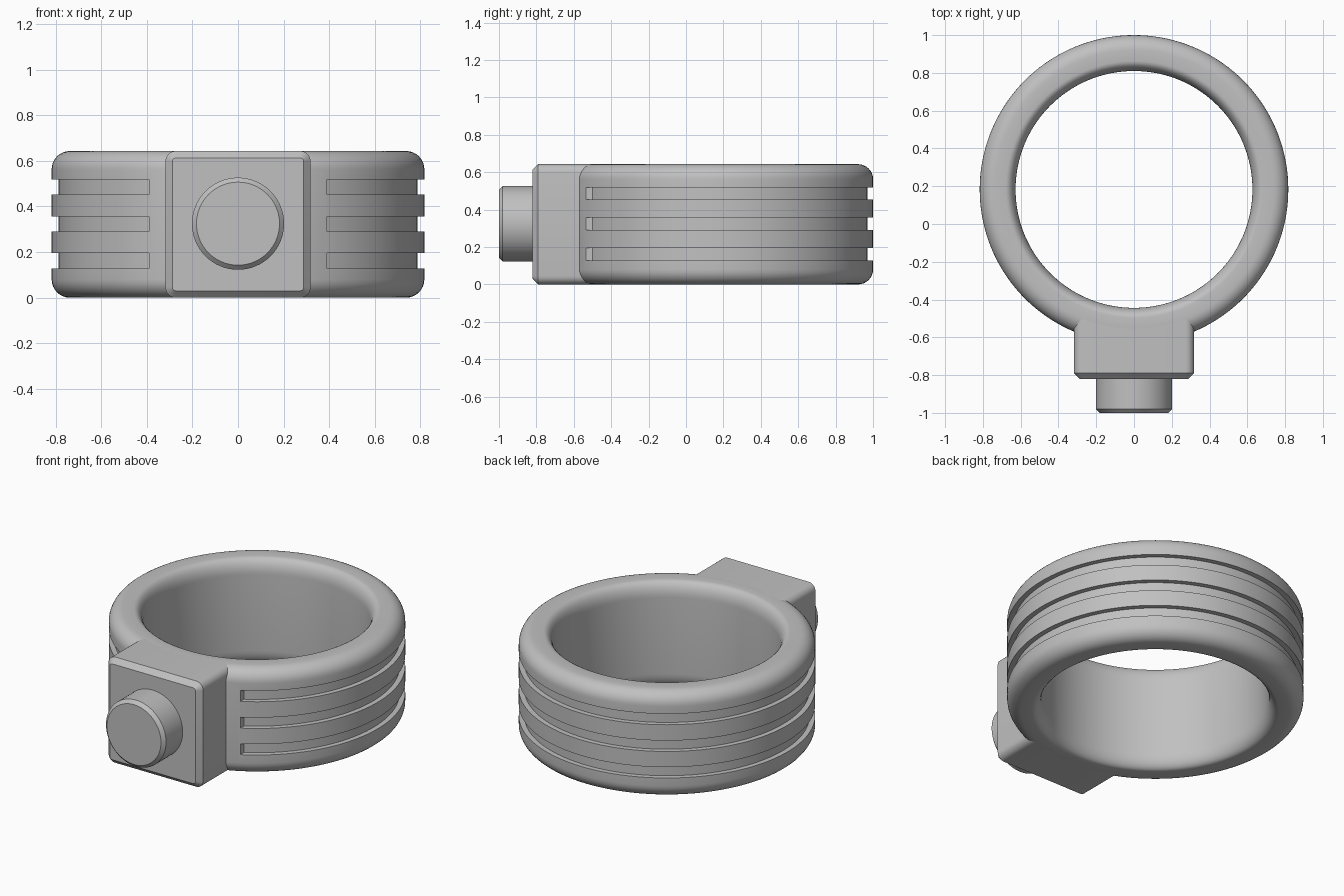
import bpy
import bmesh
from math import sin, cos, asin, pi, radians
from mathutils import Matrix

if "Cube" in bpy.data.objects:
    bpy.data.objects.remove(bpy.data.objects["Cube"], do_unlink=True)

HEIGHT = 0.643
MID = HEIGHT / 2
RING_Y = 0.183
OUTER, INNER = 0.817, 0.627
GROOVE_FLOOR = 0.787
GROOVE_END = 0.39

grey = bpy.data.materials.new("plain grey")
grey.use_nodes = True
colour = (0.53, 0.53, 0.53, 1)
grey.diffuse_color = colour
grey.node_tree.nodes["Principled BSDF"].inputs["Base Color"].default_value = colour


def finish(name, bm):
    bmesh.ops.recalc_face_normals(bm, faces=bm.faces)
    mesh = bpy.data.meshes.new(name)
    bm.to_mesh(mesh)
    bm.free()
    obj = bpy.data.objects.new(name, mesh)
    bpy.context.collection.objects.link(obj)
    mesh.materials.append(grey)
    return obj


def activate(obj):
    bpy.ops.object.select_all(action='DESELECT')
    obj.select_set(True)
    bpy.context.view_layer.objects.active = obj


def smooth(obj):
    activate(obj)
    bpy.ops.object.shade_smooth_by_angle(angle=radians(30))


def corner(r, z, rad_r, rad_z, start, steps):
    """Quarter ellipse of (radius, height) points."""
    angles = [start + pi / 2 * i / steps for i in range(steps + 1)]
    return [(r + rad_r * cos(a), z + rad_z * sin(a)) for a in angles]


def lathe(profile, segments):
    bm = bmesh.new()
    rows = []
    for i in range(segments):
        a = 2 * pi * i / segments
        rows.append([bm.verts.new((r * sin(a), RING_Y - r * cos(a), z)) for r, z in profile])
    for i, row in enumerate(rows):
        after = rows[(i + 1) % segments]
        for j in range(len(row)):
            k = (j + 1) % len(row)
            bm.faces.new((row[j], row[k], after[k], after[j]))
    return bm


# Ring band: round outer corners, softer tall curve into the bore
R, BR, BZ = 0.08, 0.053, 0.09
profile = (corner(OUTER - R, R, R, R, -pi / 2, 8)
           + corner(OUTER - R, HEIGHT - R, R, R, 0, 8)
           + corner(INNER + BR, HEIGHT - BZ, BR, BZ, pi / 2, 8)
           + corner(INNER + BR, BZ, BR, BZ, pi, 8))
band = finish("ring_band", lathe(profile, 144))

# Three outer grooves that stop short of the front block
for z in (0.162, MID + 0.002, 0.486):
    bm = bmesh.new()
    outline = []
    for r, flip in ((0.9, False), (GROOVE_FLOOR, True)):
        start = asin(GROOVE_END / r)
        arc = [start + (2 * pi - 2 * start) * i / 140 for i in range(141)]
        if flip:
            arc.reverse()
        outline += [(r * sin(a), RING_Y - r * cos(a)) for a in arc]
    base = bm.faces.new([bm.verts.new((x, y, z - 0.033)) for x, y in outline])
    side = bmesh.ops.extrude_face_region(bm, geom=[base])
    top = [v for v in side["geom"] if isinstance(v, bmesh.types.BMVert)]
    bmesh.ops.translate(bm, verts=top, vec=(0, 0, 0.066))
    cutter = finish("groove_cutter", bm)
    cutter.hide_render = True
    cut = band.modifiers.new("groove", 'BOOLEAN')
    cut.operation = 'DIFFERENCE'
    cut.solver = 'EXACT'
    cut.object = cutter
    activate(band)
    bpy.ops.object.modifier_apply(modifier=cut.name)
    bpy.data.objects.remove(cutter, do_unlink=True)
smooth(band)

# Front block: rounded long edges, chamfered front rim
front, back = -0.82, -0.5
bm = bmesh.new()
bmesh.ops.create_cube(bm, size=1, matrix=Matrix.Translation((0, (front + back) / 2, MID))
                      @ Matrix.Diagonal((0.636, back - front, HEIGHT, 1)))
long_edges = [e for e in bm.edges if abs(e.verts[0].co.y - e.verts[1].co.y) > 0.1]
bmesh.ops.bevel(bm, geom=long_edges, offset=0.045, segments=6, profile=0.5, affect='EDGES')
rim = [e for e in bm.edges if all(v.co.y < front + 0.001 for v in e.verts)]
bmesh.ops.bevel(bm, geom=rim, offset=0.03, segments=1, affect='EDGES')
smooth(finish("front_block", bm))

# Round button with a chamfered front edge
tip, root = -1.0, -0.8
bm = bmesh.new()
bmesh.ops.create_cone(bm, cap_ends=True, segments=64, radius1=0.202, radius2=0.202,
                      depth=root - tip,
                      matrix=Matrix.Translation((0, (tip + root) / 2, MID + 0.003))
                      @ Matrix.Rotation(pi / 2, 4, 'X'))
rim = [e for e in bm.edges if all(v.co.y < tip + 0.001 for v in e.verts)]
bmesh.ops.bevel(bm, geom=rim, offset=0.02, segments=1, affect='EDGES')
smooth(finish("front_button", bm))
